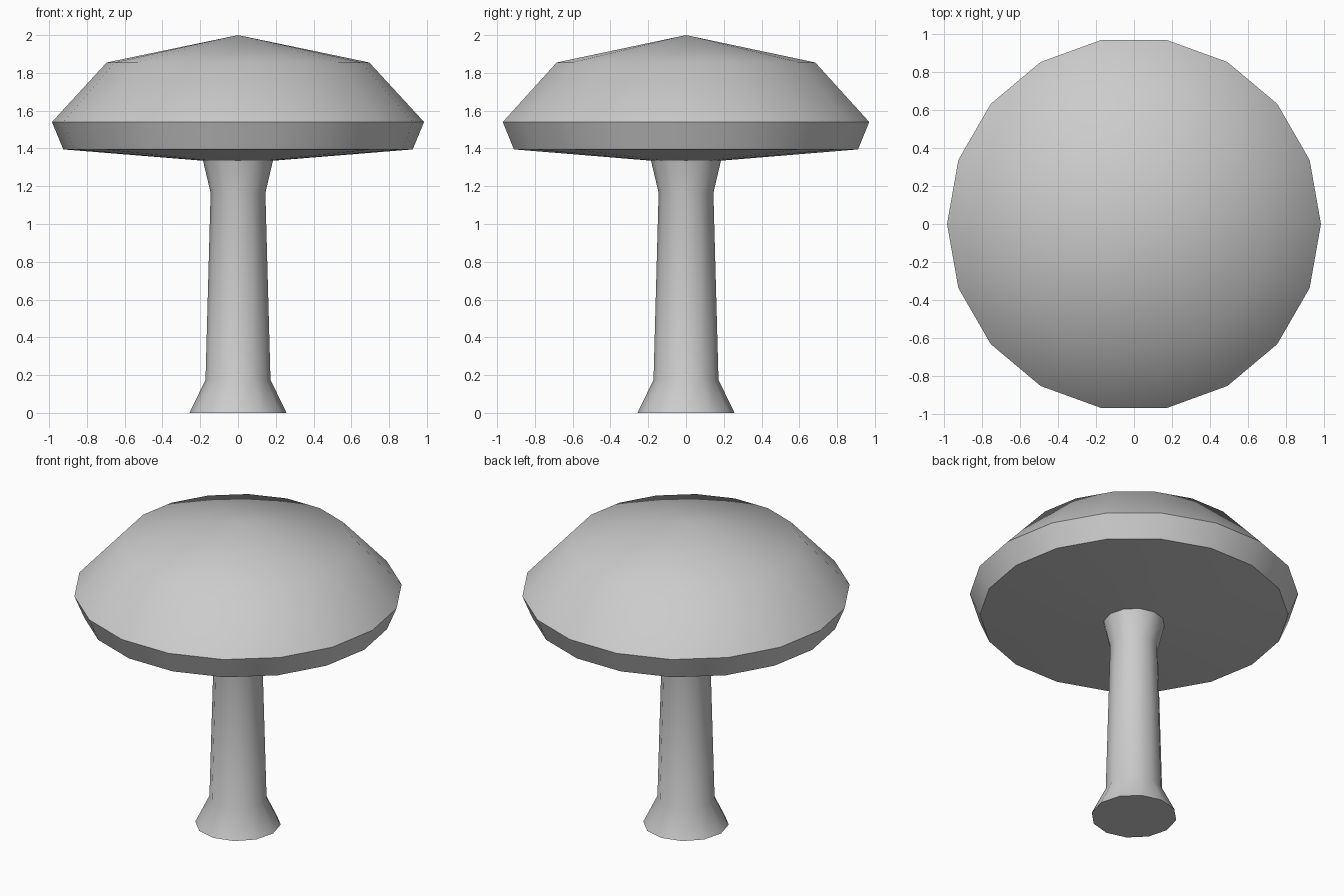
import bpy, bmesh, math

if "Cube" in bpy.data.objects:
    bpy.data.objects.remove(bpy.data.objects["Cube"])

grey = bpy.data.materials.new("pale grey")
grey.diffuse_color = (0.6, 0.6, 0.6, 1)
grey.use_nodes = True
grey.node_tree.nodes["Principled BSDF"].inputs["Base Color"].default_value = grey.diffuse_color


def lathe(name, profile, sides, smooth_angle):
    """Turn a bottom-to-top (radius, z) profile; radius 0 makes a tip."""
    bm = bmesh.new()
    rings = []
    for r, z in profile:
        if r == 0:
            rings.append([bm.verts.new((0, 0, z))] * sides)
        else:
            rings.append([bm.verts.new((r * math.cos(math.tau * i / sides),
                                        r * math.sin(math.tau * i / sides), z))
                          for i in range(sides)])
    for low, high in zip(rings, rings[1:]):
        for i in range(sides):
            j = (i + 1) % sides
            corners = [low[i], low[j], high[j], high[i]]
            bm.faces.new(list(dict.fromkeys(corners)))
    # Close open ends
    if profile[0][0] > 0:
        bm.faces.new(rings[0][::-1])
    if profile[-1][0] > 0:
        bm.faces.new(rings[-1])
    bmesh.ops.recalc_face_normals(bm, faces=bm.faces)
    mesh = bpy.data.meshes.new(name)
    bm.to_mesh(mesh)
    bm.free()
    mesh.materials.append(grey)
    obj = bpy.data.objects.new(name, mesh)
    bpy.context.collection.objects.link(obj)
    bpy.ops.object.select_all(action='DESELECT')
    obj.select_set(True)
    bpy.context.view_layer.objects.active = obj
    bpy.ops.object.shade_smooth_by_angle(angle=math.radians(smooth_angle))
    return obj


# Flared stalk
lathe("mushroom_stem",
      [(0.257, 0), (0.172, 0.175), (0.145, 1.165), (0.185, 1.335)], 12, 40)

# Domed cap with bevelled rim and shallow underside
lathe("mushroom_cap",
      [(0.185, 1.335), (0.925, 1.395), (0.985, 1.54), (0.695, 1.855), (0, 2.0)],
      18, 45)
